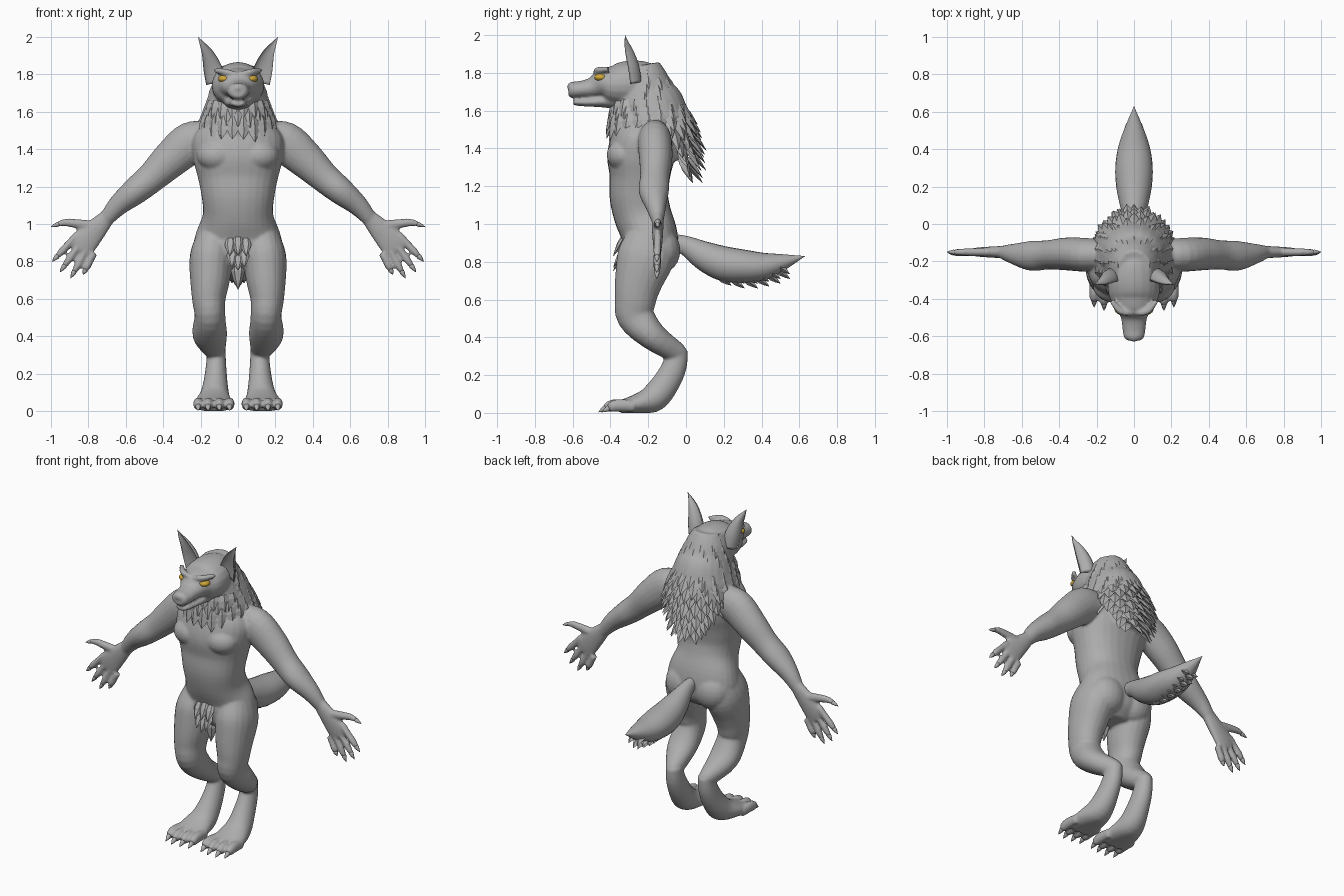
import bpy, bmesh, math, random
from mathutils import Vector, Matrix

random.seed(4)
X, Y = Vector((1, 0, 0)), Vector((0, 1, 0))


def material(name, rgb):
    m = bpy.data.materials.new(name)
    m.diffuse_color = (*rgb, 1)
    return m


GREY = material("grey fur", (0.42, 0.42, 0.42))
AMBER = material("amber eye", (0.62, 0.38, 0.04))


def smooth_rows(rows, sub):
    """Catmull-Rom interpolation of (x, y, z, a, b) rows."""
    out = []
    for i in range(len(rows) - 1):
        q = [rows[max(0, min(len(rows) - 1, i + k))] for k in (-1, 0, 1, 2)]
        for j in range(sub):
            t = j / sub
            out.append([0.5 * (2 * b + (c - a) * t + (2 * a - 5 * b + 4 * c - d) * t * t
                               + (3 * b - a - 3 * c + d) * t ** 3) for a, b, c, d in zip(*q)])
    return out + [list(rows[-1])]


def loft(bm, rows, ref, n=20, sub=4, side=1, cup=False, power=1.0):
    """Oval rings along a path; a is the radius along ref, b the one across it."""
    rows = smooth_rows([(r[0] * side, *r[1:]) for r in rows], sub)
    pts = [Vector(r[:3]) for r in rows]
    rings = []
    for i, r in enumerate(rows):
        t = (pts[min(i + 1, len(pts) - 1)] - pts[max(i - 1, 0)]).normalized()
        u = (ref - t * ref.dot(t)).normalized()
        v = t.cross(u)
        ring = []
        for k in range(n):
            ang = 2 * math.pi * k / n
            c, s = math.cos(ang), math.sin(ang)
            c = math.copysign(abs(c) ** power, c)
            s = math.copysign(abs(s) ** power, s)
            if cup and c < 0:
                c *= -0.45
            co = pts[i] + u * c * max(r[3], 0.001) + v * s * max(r[4], 0.001)
            co.z = max(co.z, 0)
            ring.append(bm.verts.new(co))
        rings.append(ring)
    for p, q in zip(rings, rings[1:]):
        for k in range(n):
            bm.faces.new((p[k], p[(k + 1) % n], q[(k + 1) % n], q[k]))
    bm.faces.new(rings[0])
    bm.faces.new(rings[-1])


def ball(bm, centre, radii):
    bmesh.ops.create_uvsphere(bm, u_segments=20, v_segments=12, radius=1,
                              matrix=Matrix.Translation(centre) @ Matrix.Diagonal((*radii, 1)))


def spike(bm, base, tip, ref, w, thick=0.45, n=6):
    """Pointed tuft or claw."""
    base, tip = Vector(base), Vector(tip)
    rows = [(*base.lerp(tip, f), w * k, w * k * thick)
            for f, k in ((0, .75), (.35, 1), (.7, .6), (1, 0))]
    loft(bm, rows, ref, n, 1)


def finish(name, bm, mat, smooth=True):
    bmesh.ops.recalc_face_normals(bm, faces=bm.faces)
    me = bpy.data.meshes.new(name)
    bm.to_mesh(me)
    bm.free()
    me.materials.append(mat)
    for p in me.polygons:
        p.use_smooth = smooth
    ob = bpy.data.objects.new(name, me)
    bpy.context.collection.objects.link(ob)
    return ob


# Body: overlapping lofts fused by a voxel remesh
body, claws, ears, eyes = (bmesh.new() for _ in range(4))

# torso and neck
loft(body, [(0, -.19, .74, .09, .07), (0, -.19, .80, .19, .13), (0, -.19, .88, .235, .15),
            (0, -.195, .95, .225, .148), (0, -.23, 1.05, .188, .152), (0, -.25, 1.15, .195, .155),
            (0, -.245, 1.25, .215, .16), (0, -.24, 1.35, .24, .178), (0, -.225, 1.45, .245, .17),
            (0, -.21, 1.53, .19, .15), (0, -.22, 1.6, .13, .14), (0, -.25, 1.7, .12, .13)],
     X, 28, power=.9)
# mane mass under the tufts
MANE = [(0, -.24, 1.84, .09, .10), (0, -.23, 1.78, .125, .13), (0, -.22, 1.70, .15, .165),
        (0, -.20, 1.62, .18, .195), (0, -.19, 1.54, .205, .215), (0, -.165, 1.46, .18, .20),
        (0, -.13, 1.39, .14, .16), (0, -.11, 1.32, .09, .125)]
loft(body, MANE, X, 24)
# skull with muzzle, lower jaw, nose
loft(body, [(0, -.16, 1.73, .08, .1), (0, -.22, 1.735, .12, .125), (0, -.30, 1.74, .14, .125),
            (0, -.38, 1.735, .135, .11), (0, -.44, 1.74, .108, .083), (0, -.495, 1.722, .072, .055),
            (0, -.56, 1.712, .062, .045), (0, -.605, 1.71, .054, .043), (0, -.622, 1.71, .035, .032)], X)
loft(body, [(0, -.32, 1.65, .08, .05), (0, -.42, 1.65, .07, .035), (0, -.5, 1.645, .055, .024),
            (0, -.57, 1.645, .044, .02), (0, -.595, 1.647, .03, .015)], X)
ball(body, (0, -.603, 1.727), (.036, .027, .024))

for s in (1, -1):
    # chest, buttock and brow
    ball(body, (.11 * s, -.33, 1.365), (.11, .09, .085))
    ball(body, (.1 * s, -.13, .86), (.12, .1, .12))
    loft(body, [(.012, -.475, 1.80, .014, .014), (.07, -.468, 1.813, .018, .018),
                (.12, -.41, 1.82, .014, .014)], Vector((0, 0, 1)), 10, side=s)
    # arm and palm
    loft(body, [(.15, -.165, 1.455, .08, .09), (.25, -.165, 1.435, .09, .112),
                (.36, -.16, 1.345, .088, .1), (.46, -.165, 1.25, .078, .082),
                (.55, -.17, 1.175, .08, .073), (.64, -.16, 1.1, .056, .056),
                (.705, -.15, 1.025, .034, .04)], Y, side=s)
    loft(body, [(.69, -.15, 1.045, .033, .04), (.76, -.15, .97, .03, .06),
                (.83, -.15, .895, .024, .075), (.86, -.15, .865, .017, .066)], Y, side=s)
    # thumb and fingers with claws
    loft(body, [(.75, -.15, .985, .026, .03), (.85, -.15, 1.0, .022, .026),
                (.92, -.15, 1.008, .019, .021), (.965, -.15, 1.0, .012, .013)], Y, 10, side=s)
    spike(claws, (.945 * s, -.15, 1.005), (1.0 * s, -.15, .985), Y, .013, 1, 8)
    for i, (tx, tz) in enumerate(((.992, .80), (.952, .742), (.895, .71), (.828, .73))):
        b, t = Vector((.88 - .034 * i, -.15, .92 - .03 * i)), Vector((tx, -.155, tz))
        rows = [(*b.lerp(t, f), r, r) for f, r in ((-.15, .021), (.3, .02), (.52, .021), (.78, .015))]
        loft(body, rows, Y, 10, side=s)
        c = b.lerp(t, .68)
        spike(claws, (c.x * s, c.y, c.z), (t.x * s, t.y, t.z), Y, .014, 1, 8)
    # thigh and shin
    loft(body, [(.125, -.19, .92, .10, .13), (.143, -.215, .82, .115, .15),
                (.15, -.25, .70, .106, .128), (.156, -.268, .6, .09, .11),
                (.15, -.265, .51, .082, .1), (.15, -.175, .405, .092, .075),
                (.12, -.05, .32, .053, .055), (.118, -.02, .30, .04, .04)], X, side=s, power=.95)
    # foot
    loft(body, [(.115, -.045, .335, .048, .055), (.117, -.06, .25, .054, .065),
                (.12, -.105, .16, .064, .072), (.125, -.17, .08, .08, .075),
                (.13, -.25, .05, .098, .055), (.13, -.35, .03, .105, .035)], X, side=s)
    # toes with claws
    for x, y in ((.045, .012), (.1, 0), (.16, 0), (.213, .018)):
        loft(body, [(x, y - .29, .035, .024, .03), (x, y - .37, .04, .027, .034),
                    (x, y - .415, .032, .024, .028), (x, y - .432, .028, .012, .015)],
             X, 12, side=s)
        spike(claws, (x * s, y - .41, .035), (x * s, y - .463, .004), X, .016, 1, 8)
    # cupped ear
    loft(ears, [(.12, -.295, 1.75, .06, .05), (.135, -.305, 1.83, .057, .05),
                (.162, -.32, 1.91, .043, .032), (.19, -.325, 1.96, .022, .015),
                (.214, -.322, 2.0, 0, 0)], Y, 20, side=s, cup=True)
    # eye
    ball(eyes, (.068 * s, -.45, 1.776), (.038, .035, .022))

ob = finish("body", body, GREY)
mod = ob.modifiers.new("fuse", 'REMESH')
mod.mode, mod.voxel_size, mod.use_smooth_shade = 'VOXEL', .0085, True
mod = ob.modifiers.new("soften", 'SMOOTH')
mod.factor, mod.iterations = .5, 4
finish("claws", claws, GREY)
finish("ears", ears, GREY)
finish("eyes", eyes, AMBER)

# Mane tufts: staggered rings, fewer towards the front above and below the ruff
tufts = bmesh.new()
for i, (_, yc, z, a, b) in enumerate(smooth_rows(MANE, 2)):
    n = max(10, round(110 * a))
    low = -.05 if z > 1.68 else -2 if z > 1.53 else -.1 if z > 1.45 else .35
    for k in range(n):
        ang = 2 * math.pi * (k + .5 * (i % 2)) / n + math.pi / 2
        c, s = math.cos(ang), math.sin(ang)
        if s < low:
            continue
        out = Vector((c * b, s * a, 0)).normalized()
        base = Vector((c * a, yc + s * b, z)) - out * .008
        length = random.uniform(.1, .13) * (.75 if z > 1.75 else 1)
        spread = .25 + .42 * max(0, s)
        tip = base + length * (out * spread + Vector((0, 0, -.85)))
        spike(tufts, base, tip, Vector((-out.y, out.x, 0)), .033, .4, 4)
finish("mane_tufts", tufts, GREY, False)

# Groin tufts
fur = bmesh.new()
for x, z, l in ((-.04, .92, .09), (.04, .92, .09), (0, .93, .1), (-.03, .86, .09), (.03, .86, .09), (0, .85, .1)):
    spike(fur, (x, -.335, z), (x * 1.1, -.385, z - l), X, .03, .5)
spike(fur, (0, -.27, .80), (0, -.28, .65), X, .038, .8)
finish("groin_tufts", fur, GREY, False)

# Tail with ragged underside
tail = bmesh.new()
loft(tail, [(0, -.09, .91, .03, .04), (0, 0, .885, .045, .052), (0, .1, .83, .075, .078),
            (0, .2, .79, .095, .092), (0, .3, .777, .1, .088), (0, .4, .775, .087, .075),
            (0, .5, .795, .055, .048), (0, .63, .83, 0, 0)], X, 24)
finish("tail", tail, GREY)
fringe = bmesh.new()
for y, z in ((.1, .77), (.17, .725), (.24, .71), (.31, .71), (.37, .72), (.43, .735), (.48, .76)):
    for x in (-.025, 0, .025):
        spike(fringe, (x, y, z + abs(x)), (x * 1.3, y + .07, z - .05 + abs(x)), X, .026, .7, 4)
finish("tail_fringe", fringe, GREY, False)
